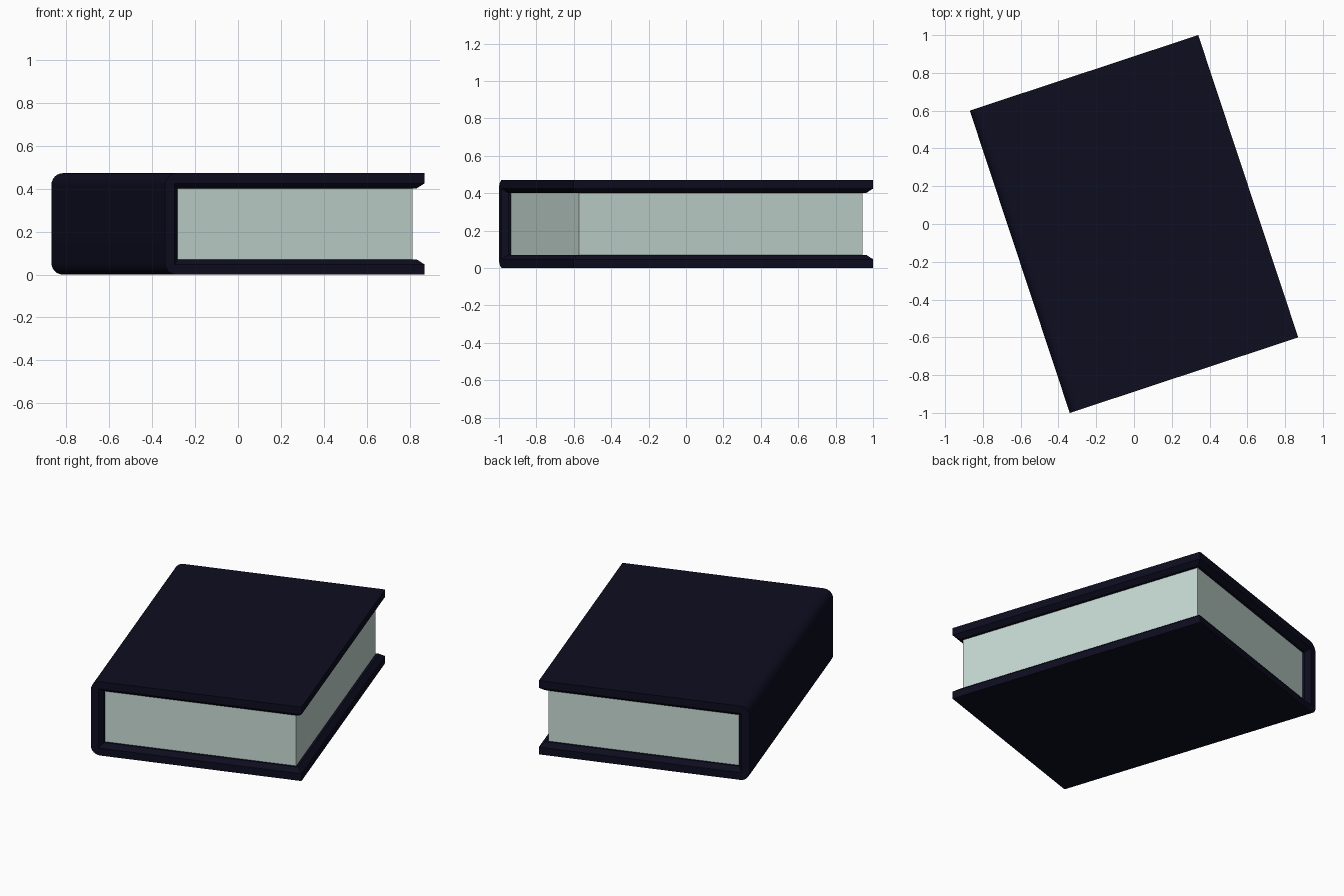
import bpy, bmesh, math

if "Cube" in bpy.data.objects:
    bpy.data.objects.remove(bpy.data.objects["Cube"])

ANGLE = math.radians(18.3)
W, L, H = 0.637, 0.843, 0.472      # half width, half length, height
RIM, DEEP, IN = 0.047, 0.071, 0.03  # board thickness at rim / inside, chamfer inset


def material(name, rgb):
    m = bpy.data.materials.new(name)
    m.diffuse_color = (*rgb, 1)
    m.use_nodes = True
    m.node_tree.nodes["Principled BSDF"].inputs["Base Color"].default_value = m.diffuse_color
    return m


def add_object(name, bm, mat):
    bmesh.ops.recalc_face_normals(bm, faces=bm.faces)
    me = bpy.data.meshes.new(name)
    bm.to_mesh(me)
    bm.free()
    me.materials.append(mat)
    ob = bpy.data.objects.new(name, me)
    ob.rotation_euler.z = ANGLE
    bpy.context.collection.objects.link(ob)
    return ob


navy = material("navy cover", (0.004, 0.004, 0.0145))
paper = material("pale paper", (0.57, 0.70, 0.66))


def arc(cx, cz, start, r=0.055, n=6):
    return [(cx + r * math.cos(math.radians(start + 90 * i / n)),
             cz + r * math.sin(math.radians(start + 90 * i / n))) for i in range(n + 1)]


def section(rim_end):
    """C-shaped cross-section; the opening is wider at the rim ends."""
    t = RIM if rim_end else DEEP
    lip = W if rim_end else W - IN
    r = 0.055
    outer = [(W, H)] + arc(-W + r, H - r, 90) + arc(-W + r, r, 180) + [(W, 0)]
    inner = [(W, RIM), (lip, t), (-W + t, t), (-W + t, H - t), (lip, H - t), (W, H - RIM)]
    return outer + inner


# Cover: boards and spine lofted along the length, with chamfered inner rim
bm = bmesh.new()
rings = []
for y, end in ((-L, True), (-L + IN, False), (L - IN, False), (L, True)):
    rings.append([bm.verts.new((x, y, z)) for x, z in section(end)])
for a, b in zip(rings, rings[1:]):
    n = len(a)
    for i in range(n):
        j = (i + 1) % n
        bm.faces.new((a[i], a[j], b[j], b[i]))
bm.faces.new(rings[0])
bm.faces.new(rings[-1])
bmesh.ops.remove_doubles(bm, verts=bm.verts, dist=1e-5)
cover = add_object("cover", bm, navy)
bpy.context.view_layer.objects.active = cover
cover.select_set(True)
bpy.ops.object.shade_smooth_by_angle(angle=math.radians(25))

# Page block
bm = bmesh.new()
bmesh.ops.create_cube(bm, size=1)
x0, x1, py = -0.568, 0.592, 0.799
for v in bm.verts:
    v.co = (x1 if v.co.x > 0 else x0,
            py if v.co.y > 0 else -py,
            H - DEEP + 0.002 if v.co.z > 0 else DEEP - 0.002)
add_object("page_block", bm, paper)
